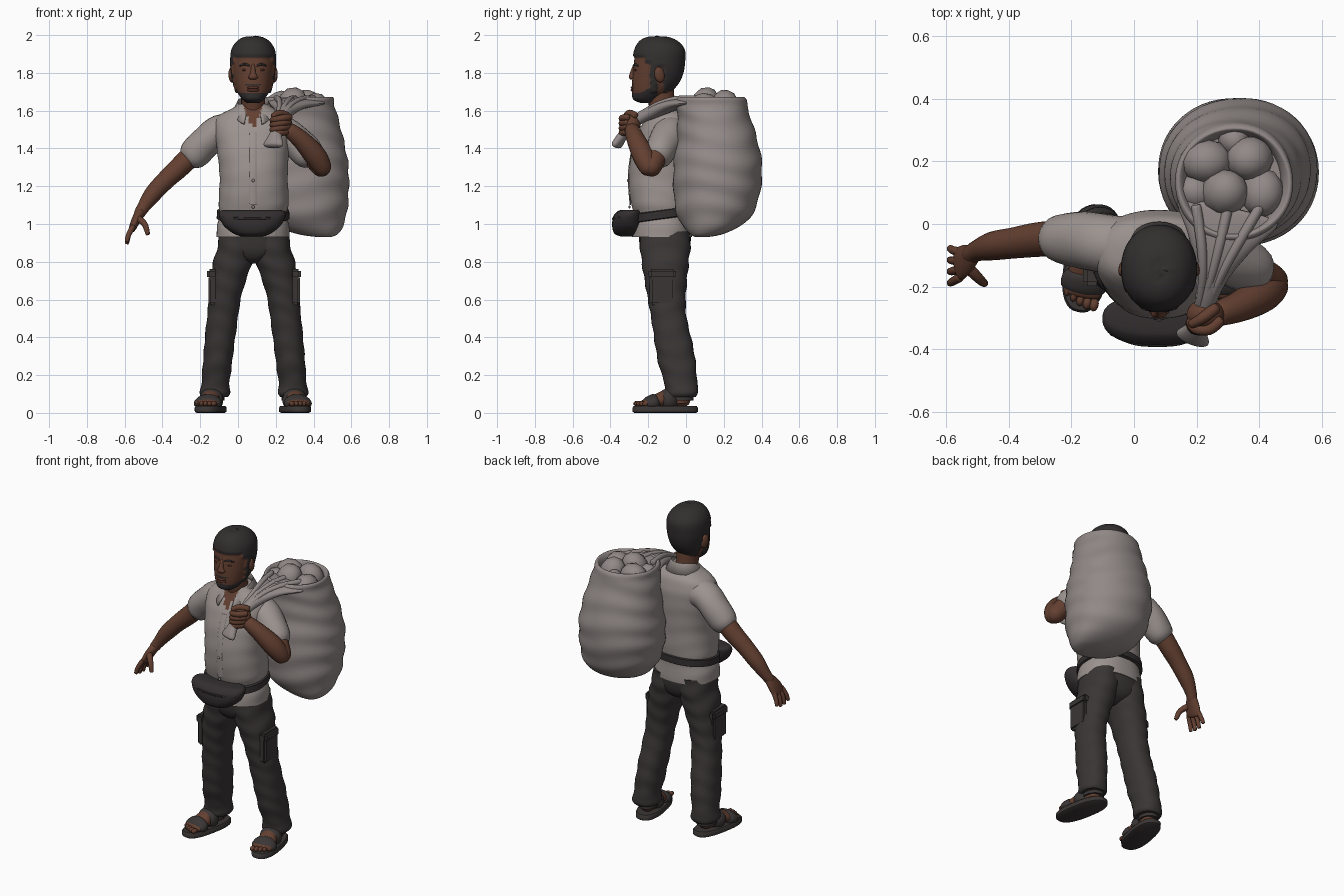
import bpy, bmesh, math
from mathutils import Vector, Euler


def material(name, rgb):
    m = bpy.data.materials.new(name)
    m.diffuse_color = (*rgb, 1)
    return m


SKIN = material("brown skin", (0.125, 0.050, 0.030))
LIPS = material("dark lips", (0.095, 0.033, 0.023))
HAIR = material("black hair", (0.032, 0.028, 0.028))
SHIRT = material("light grey shirt", (0.33, 0.29, 0.275))
SACK = material("grey sackcloth", (0.285, 0.25, 0.24))
TROUSER = material("charcoal trousers", (0.042, 0.036, 0.036))
POUCH = material("black pouch", (0.033, 0.028, 0.029))
SANDAL = material("dark sandal", (0.042, 0.036, 0.035))


def finish(name, bm, mat, angle=45):
    bmesh.ops.recalc_face_normals(bm, faces=bm.faces)
    me = bpy.data.meshes.new(name)
    bm.to_mesh(me)
    bm.free()
    me.materials.append(mat)
    me.shade_smooth()
    me.set_sharp_from_angle(angle=math.radians(angle))
    ob = bpy.data.objects.new(name, me)
    bpy.context.collection.objects.link(ob)
    return ob


def spline(rows, n):
    """Catmull-Rom interpolation of equal-length rows."""
    out = []
    for i in range(len(rows) - 1):
        a, b, c, d = (rows[max(i - 1, 0)], rows[i], rows[i + 1], rows[min(i + 2, len(rows) - 1)])
        for k in range(n):
            t = k / n
            out.append([0.5 * (2 * q + (r - p) * t + (2 * p - 5 * q + 4 * r - s) * t * t
                               + (3 * q - p - 3 * r + s) * t ** 3) for p, q, r, s in zip(a, b, c, d)])
    return out + [list(rows[-1])]


def loft(name, rows, mat, seg=24, n=4, p=2.0, flat=False, up=(0, 1, 0), wr=0.0, wf=50):
    """Skin over rings (x, y, z, r1, r2): level rings if flat, else a round-ended tube."""
    rows = [list(r) if len(r) == 5 else list(r) + [r[3]] for r in rows]
    if not flat:
        def tip(a, b):
            d = (Vector(a[:3]) - Vector(b[:3])).normalized() * min(a[3], a[4]) * 0.6
            return [a[0] + d.x, a[1] + d.y, a[2] + d.z, a[3] * 0.45, a[4] * 0.45]
        rows = [tip(rows[0], rows[1])] + rows + [tip(rows[-1], rows[-2])]
    rows = spline(rows, n)
    pts = [Vector(r[:3]) for r in rows]
    bm = bmesh.new()
    rings = []
    for i, r in enumerate(rows):
        if flat:
            e1, e2 = Vector((1, 0, 0)), Vector((0, 1, 0))
        else:
            t = (pts[min(i + 1, len(pts) - 1)] - pts[max(i - 1, 0)]).normalized()
            e1 = t.cross(Vector(up)).normalized()
            e2 = e1.cross(t)
        ring = []
        for k in range(seg):
            a = 2 * math.pi * k / seg
            c, s = math.cos(a), math.sin(a)
            c = math.copysign(abs(c) ** (2 / p), c)
            s = math.copysign(abs(s) ** (2 / p), s)
            w = 1 + wr * math.sin(r[2] * wf + 1.5 * math.sin(2 * a + r[2] * 5))
            ring.append(bm.verts.new(pts[i] + e1 * (c * r[3] * w) + e2 * (s * r[4] * w)))
        rings.append(ring)
    for A, B in zip(rings, rings[1:]):
        for k in range(seg):
            bm.faces.new((A[k], A[k - 1], B[k - 1], B[k]))
    bm.faces.new(rings[0])
    bm.faces.new(rings[-1])
    return finish(name, bm, mat)


def ball(name, loc, size, mat, sub=3, rot=(0, 0, 0)):
    bm = bmesh.new()
    bmesh.ops.create_icosphere(bm, subdivisions=sub, radius=1)
    for v in bm.verts:
        q = Vector((v.co.x * size[0], v.co.y * size[1], v.co.z * size[2]))
        q.rotate(Euler(rot))
        v.co = q + Vector(loc)
    return finish(name, bm, mat, 38)


def block(name, loc, size, mat, bevel=0.012):
    bm = bmesh.new()
    bmesh.ops.create_cube(bm, size=1)
    for v in bm.verts:
        v.co = Vector([v.co[i] * size[i] + loc[i] for i in range(3)])
    bmesh.ops.bevel(bm, geom=bm.edges[:], offset=bevel, segments=2, affect='EDGES')
    return finish(name, bm, mat)


def paint(ob, mat, rule):
    ob.data.materials.append(mat)
    for f in ob.data.polygons:
        if rule(*f.center):
            f.material_index = len(ob.data.materials) - 1


CX = 0.08  # body centre line

# Head with hair and beard
head = loft("head", [(CX, -.20, 1.64, .03, .04), (CX, -.21, 1.66, .058, .07), (CX, -.187, 1.70, .085, .098),
                     (CX, -.165, 1.75, .1, .12), (CX, -.152, 1.80, .108, .13), (CX, -.144, 1.86, .113, .131),
                     (CX, -.14, 1.92, .107, .126), (CX, -.145, 1.96, .083, .10), (CX, -.15, 1.982, .05, .06),
                     (CX, -.15, 1.989, .015, .018)], SKIN, seg=72, n=6, flat=True, p=2.1)


def is_hair(x, y, z):
    line = 1.885 if y < -.215 else 1.85 if y < -.19 else 1.70 if y < -.155 else 1.83 if y < -.12 else 1.70
    return z > line


def is_beard(x, y, z):
    return y < -.15 and (z < 1.69 + max(0, y + .25) * .5 or (1.733 < z < 1.744 and y < -.25 and abs(x - CX) < .04))


for v in head.data.vertices:
    if is_hair(*v.co):
        v.co += v.normal * 0.010
paint(head, HAIR, lambda x, y, z: is_hair(x, y, z) or is_beard(x, y, z))
loft("nose", [(CX, -.268, 1.84, .011, .012), (CX, -.281, 1.80, .014, .015), (CX, -.285, 1.775, .026, .018)], SKIN, 16)
for z, h in ((1.722, .008), (1.709, .009)):
    ball("lip", (CX, -.281, z), (.032, .012, h), LIPS)
for s in (-1, 1):
    ball("ear", (CX + s * .113, -.14, 1.79), (.016, .028, .042), SKIN, rot=(.2, 0, s * .3))
    ball("eye", (CX + s * .042, -.267, 1.815), (.018, .008, .006), LIPS)
    loft("eyebrow", [(CX + s * .02, -.274, 1.838, .005), (CX + s * .045, -.27, 1.846, .006),
                     (CX + s * .068, -.254, 1.838, .004)], HAIR, 8)
loft("neck", [(CX, -.10, 1.54, .075, .075), (CX, -.125, 1.62, .064, .07), (CX, -.14, 1.72, .064, .075)], SKIN, flat=True)

# Shirt body with open neckline
shirt = loft("shirt_body", [(CX, -.128, .93, .195, .158), (CX, -.126, .99, .19, .155), (CX, -.125, 1.05, .178, .15),
                            (.083, -.13, 1.12, .185, .163), (.083, -.133, 1.25, .18, .17), (CX, -.122, 1.38, .19, .165),
                            (.077, -.105, 1.48, .2, .15), (.077, -.095, 1.54, .2, .13), (.078, -.09, 1.58, .17, .112),
                            (CX, -.095, 1.61, .115, .092), (CX, -.10, 1.635, .078, .078)],
             SHIRT, seg=80, n=6, p=2.3, flat=True, wr=.006, wf=60)
paint(shirt, SKIN, lambda x, y, z: y < -.12 and z > 1.49 and abs(x - CX) < (z - 1.49) * .38)

# Collar, folded outward with two front points
bm = bmesh.new()
rows = []
for k in range(33):
    a = math.radians(90 + (k / 32 - .5) * 310)
    f = (1 - math.sin(a)) / 2
    c, s = math.cos(a), math.sin(a)
    rows.append([bm.verts.new((CX + c * r, -.11 + s * r * m, z)) for r, m, z in
                 ((.074, 1.05, 1.63 - .06 * f ** 2), (.082, 1.08, 1.67 - .085 * f ** 2),
                  (.112, 1.05 + .38 * f, 1.61 - .085 * f ** 2))])
for A, B in zip(rows, rows[1:]):
    for i in (0, 1):
        bm.faces.new((A[i], B[i], B[i + 1], A[i + 1]))
collar = finish("shirt_collar", bm, SHIRT)
collar.modifiers.new("thickness", 'SOLIDIFY').thickness = .01

# Button placket and buttons
front = [(CX, -.295, 1.11), (CX, -.304, 1.25), (CX, -.288, 1.38), (CX, -.256, 1.48)]
loft("button_placket", [(*q, .018, .004) for q in front], SHIRT, 12)
for x, y, z in front:
    ball("button", (x, y - .004, z - .02), (.008, .005, .008), SHIRT, 2)

# Sleeves
loft("right_sleeve", [(0, -.08, 1.49, .09, .095), (-.10, -.062, 1.49, .086, .095), (-.18, -.05, 1.425, .084, .088),
                      (-.245, -.046, 1.355, .078, .074)], SHIRT, wr=.02)
loft("left_sleeve", [(.16, -.08, 1.49, .09, .095), (.25, -.085, 1.48, .086, .092), (.32, -.115, 1.425, .086, .086),
                     (.385, -.15, 1.36, .08, .076)], SHIRT, wr=.02)

# Right arm and open hand
loft("right_arm", [(-.23, -.045, 1.38, .055), (-.31, -.05, 1.30, .055), (-.38, -.06, 1.235, .05), (-.45, -.07, 1.16, .046),
                   (-.50, -.085, 1.09, .034), (-.525, -.10, 1.05, .028)], SKIN)
loft("right_palm", [(-.515, -.095, 1.065, .026, .03), (-.54, -.115, 1.02, .024, .05), (-.56, -.13, .975, .018, .052)], SKIN)
for k in range(4):
    y, drop = -.09 - k * .027, (.015, 0, 0, .01)[k]
    loft("right_finger", [(-.557, y, .985, .014), (-.578, y + .006 - k * .006, .945, .0135),
                          (-.588, y + .012 - k * .010, .90 + drop, .011)], SKIN, 12)
loft("right_thumb", [(-.53, -.14, 1.03, .018), (-.495, -.175, 1.0, .016), (-.478, -.19, .95, .012)], SKIN, 12)

# Left arm and gripping fist
loft("left_upper_arm", [(.36, -.135, 1.40, .056), (.41, -.165, 1.34, .056), (.45, -.19, 1.29, .05)], SKIN)
loft("left_forearm", [(.452, -.195, 1.29, .046), (.41, -.225, 1.36, .058), (.34, -.262, 1.44, .05),
                      (.27, -.288, 1.50, .038)], SKIN)
ball("left_fist", (.228, -.29, 1.53), (.062, .05, .056), SKIN, rot=(0, .6, 0))
for k in range(4):
    z = 1.565 - k * .026
    loft("left_finger", [(.275 - k * .006, -.31, z, .017), (.24 - k * .006, -.337, z - .004, .018),
                         (.195 - k * .003, -.335, z - .012, .016), (.178, -.31, z - .015, .013)], SKIN, 12)
loft("left_thumb", [(.26, -.27, 1.575, .018), (.22, -.30, 1.587, .018), (.185, -.32, 1.572, .014)], SKIN, 12)

# Trousers
loft("trouser_seat", [(CX, -.125, .79, .03, .05), (CX, -.115, .815, .09, .10), (.082, -.112, .86, .175, .128),
                      (CX, -.112, .93, .18, .138), (CX, -.12, 1.0, .175, .135)], TROUSER, 40, p=2.3, flat=True)
LX = .085
for s, side in ((-1, "right"), (1, "left")):
    rings = [(.09, -.115, .96, .092, .135), (.095, -.11, .88, .098, .133), (.112, -.11, .80, .104, .125),
             (.137, -.107, .70, .093, .112), (.155, -.102, .60, .084, .10), (.168, -.09, .50, .082, .094),
             (.185, -.062, .35, .079, .10), (.195, -.045, .25, .077, .098), (.205, -.026, .15, .074, .086),
             (.207, -.024, .105, .08, .088), (.207, -.024, .085, .07, .078)]
    loft(side + "_trouser_leg", [(LX + s * d, y, z, rx, ry) for d, y, z, rx, ry in rings],
         TROUSER, 32, 6, 2.2, flat=True, wr=.025, wf=58)
    block(side + "_cargo_pocket", (LX + s * .217, -.125, .65), (.05, .135, .16), TROUSER)
    block(side + "_pocket_flap", (LX + s * .22, -.125, .735), (.056, .145, .055), TROUSER)

    # Foot and sandal, toes turned slightly out
    parts = [loft(side + "_foot", [(0, .11, .065, .042, .035), (0, .06, .08, .046, .05), (0, 0, .075, .05, .046),
                                   (0, -.07, .058, .06, .03), (0, -.115, .05, .06, .02)], SKIN, up=(0, 0, 1)),
             loft(side + "_ankle", [(0, .075, .05, .045, .05), (0, .08, .16, .042, .048)], SKIN, flat=True),
             loft(side + "_sandal_sole", [(0, 0, 0, .064, .165), (0, 0, .006, .074, .174), (0, 0, .028, .075, .175),
                                          (0, 0, .036, .069, .168)], SANDAL, 40, 1, 2.5, True),
             loft(side + "_toe_strap", [(0, -.055, .055, .069, .046), (0, -.10, .047, .07, .035)],
                  SANDAL, up=(0, 0, 1)),
             loft(side + "_instep_strap", [(0, .035, .07, .06, .062), (0, -.005, .066, .062, .056)],
                  SANDAL, up=(0, 0, 1)),
             loft(side + "_heel_strap", [(0, .085, .065, .056, .066), (0, .085, .09, .056, .066)], SANDAL, flat=True)]
    for k in range(5):
        x = s * (-.045 + k * .023)
        parts.append(ball(side + "_toe", (x, -.142 + k * k * .002, .049), (.015 - k * .001, .022, .015), SKIN, 2))
    for ob in parts:
        ob.location = ((-.145, 0, .302)[s + 1], -.11, 0)
        ob.rotation_euler = (0, 0, s * .19)

# Waist belt and pouch
belt = loft("waist_belt", [(CX, -.125, 1.015, .18, .155), (CX, -.125, 1.02, .193, .166), (CX, -.125, 1.06, .191, .165),
                           (CX, -.125, 1.065, .178, .155)], POUCH, 48, 1, 2.3, True)
for v in belt.data.vertices:
    v.co.z += (v.co.y + .20) * .14
loft("waist_pouch", [(.075, -.30, .935, .06, .05), (.075, -.305, .95, .10, .075), (.075, -.308, .99, .15, .083),
                     (.075, -.305, 1.04, .175, .08), (.075, -.295, 1.068, .17, .066), (.075, -.29, 1.075, .14, .05)],
     POUCH, 40, 4, 2.4, True)
loft("pouch_seam", [(-.07, -.352, 1.035, .006), (0, -.381, 1.03, .006), (.075, -.387, 1.028, .006),
                    (.15, -.381, 1.03, .006), (.22, -.352, 1.035, .006)], POUCH, 8)

# Sack with rolled rim, filling and gathered neck
loft("sack", [(.46, .08, .93, .03, .03), (.42, .11, .948, .11, .09), (.37, .14, 1.0, .19, .165),
              (.348, .155, 1.08, .232, .212), (.335, .165, 1.2, .252, .232), (.333, .168, 1.32, .25, .234),
              (.33, .165, 1.45, .228, .212), (.325, .15, 1.55, .208, .196), (.32, .137, 1.62, .192, .188),
              (.32, .133, 1.66, .19, .186), (.32, .133, 1.672, .176, .172), (.32, .133, 1.65, .16, .158),
              (.32, .133, 1.61, .15, .145)], SACK, 56, 6, 2.1, True, wr=.016, wf=48)
for k, (x, y, z, r) in enumerate([(.23, .20, 1.63, .085), (.37, .21, 1.63, .085), (.29, .10, 1.645, .085),
                                  (.41, .10, 1.625, .08), (.32, .27, 1.61, .06), (.20, .10, 1.61, .07)]):
    ball("sack_filling", (x, y, z), (r, r * .85, r * .9), SACK, 2, (k * .7, k * 1.1, k * .5))
loft("sack_gathered_neck", [(.30, .04, 1.64, .165, .025), (.275, -.06, 1.632, .105, .032), (.25, -.16, 1.60, .055, .036),
                            (.225, -.26, 1.55, .032, .03), (.20, -.33, 1.475, .034, .026), (.187, -.365, 1.42, .055, .024)],
     SACK, 28, 5, up=(0, 0, 1))
for s in (-1, 0, 1):
    loft("sack_neck_fold", [(.30 + s * .10, .05, 1.665, .016), (.275 + s * .06, -.06, 1.66, .016),
                            (.25 + s * .03, -.16, 1.63, .014), (.225 + s * .015, -.25, 1.575, .012)],
         SACK, 12, up=(0, 0, 1))
